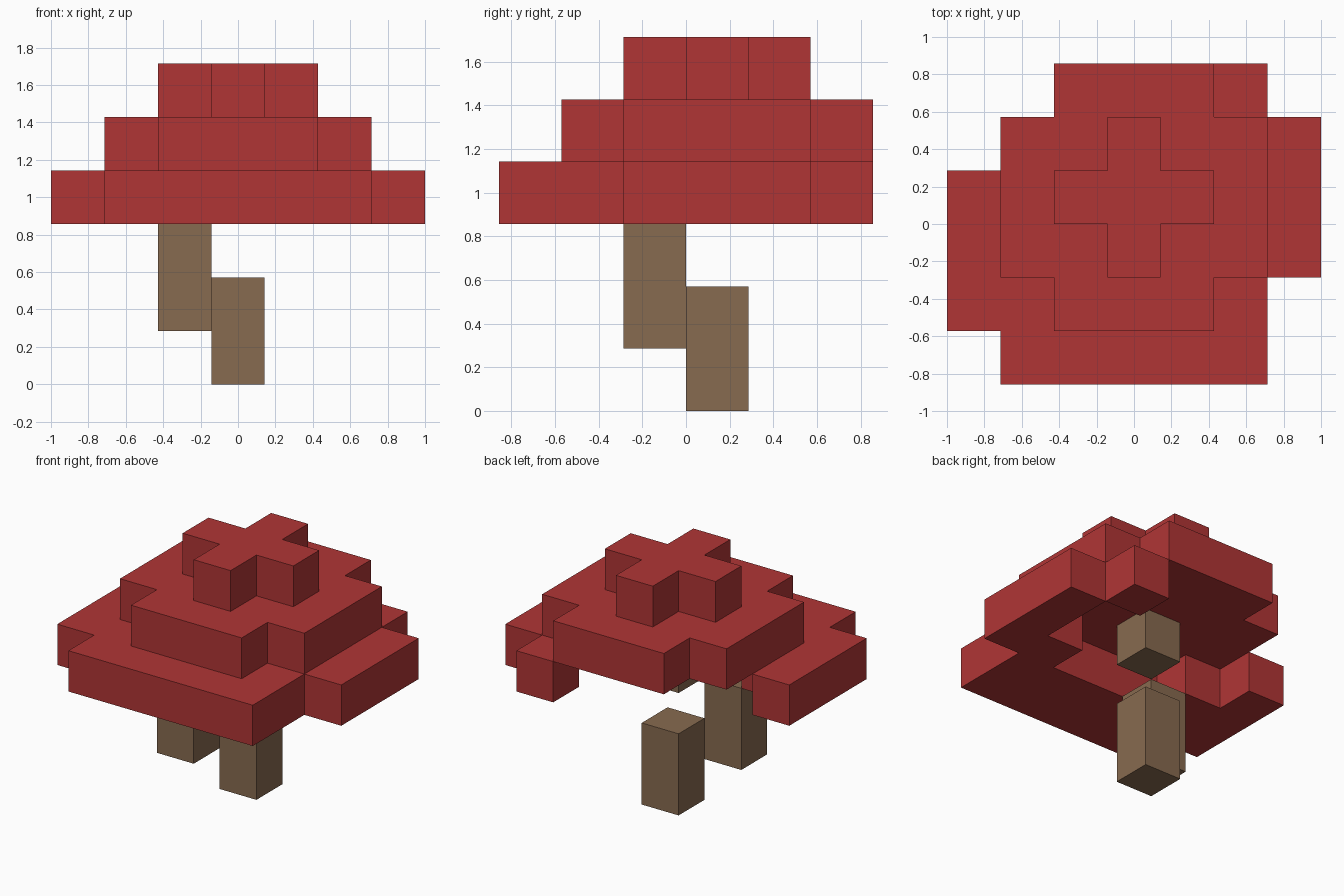
import bpy
import bmesh
from mathutils import Vector

if "Cube" in bpy.data.objects:
    bpy.data.objects.remove(bpy.data.objects["Cube"], do_unlink=True)

U = 2 / 7                              # edge of one block
ORIGIN = Vector((-3.5, -3.0, 0.0))     # grid corner, in blocks


def material(name, color):
    mat = bpy.data.materials.new(name)
    mat.use_nodes = True
    mat.diffuse_color = color
    mat.node_tree.nodes["Principled BSDF"].inputs["Base Color"].default_value = color
    return mat


def block_object(name, cells, mat):
    """Outer skin of a set of grid cells, with no faces between neighbours."""
    bm = bmesh.new()
    for cell in cells:
        for axis in range(3):
            for side in (0, 1):
                step = [0, 0, 0]
                step[axis] = 2 * side - 1
                if tuple(c + s for c, s in zip(cell, step)) in cells:
                    continue
                corners = []
                for a, b in ((0, 0), (1, 0), (1, 1), (0, 1)):
                    p = Vector(cell)
                    p[axis] += side
                    p[(axis + 1) % 3] += a
                    p[(axis + 2) % 3] += b
                    corners.append(bm.verts.new((p + ORIGIN) * U))
                bm.faces.new(corners if side else corners[::-1])
    bmesh.ops.remove_doubles(bm, verts=bm.verts[:], dist=U / 100)
    mesh = bpy.data.meshes.new(name)
    bm.to_mesh(mesh)
    bm.free()
    mesh.materials.append(mat)
    obj = bpy.data.objects.new(name, mesh)
    bpy.context.collection.objects.link(obj)
    return obj


red = material("cap red", (0.434, 0.036, 0.036, 1))
brown = material("trunk brown", (0.245, 0.145, 0.08, 1))

# Cap layers from the bottom up; each is drawn as a plan, back row first
cap_layers = [
    [".....#.",
     "......#",
     "#.....#",
     "##...##",
     "######.",
     ".#####."],
    ["..###..",
     ".#####.",
     ".#####.",
     ".#####.",
     "..###..",
     "......."],
    [".......",
     "...#...",
     "..###..",
     "...#...",
     ".......",
     "......."],
]
cap_cells = {(x, y, z)
             for z, plan in enumerate(cap_layers, start=3)
             for y, row in enumerate(reversed(plan))
             for x, mark in enumerate(row) if mark == "#"}
block_object("cap", cap_cells, red)

# Stepped trunk: lower post, offset middle post, single block under the cap
block_object("lower_trunk", {(3, 3, 0), (3, 3, 1)}, brown)
block_object("middle_trunk", {(2, 2, 1), (2, 2, 2)}, brown)
block_object("upper_trunk", {(3, 3, 3)}, brown)
